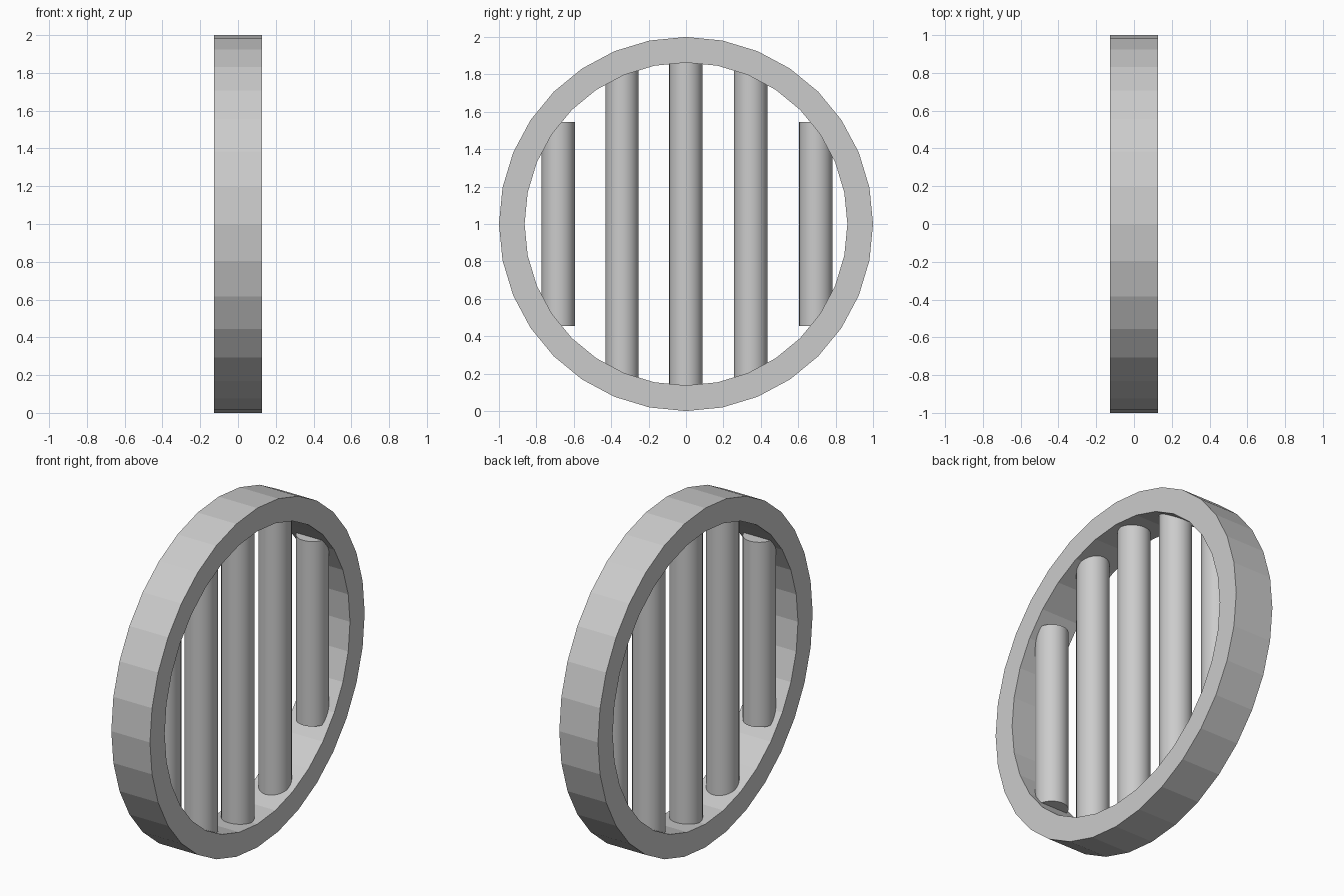
import bpy, bmesh
from math import pi, radians
from mathutils import Vector

if "Cube" in bpy.data.objects:
    bpy.data.objects.remove(bpy.data.objects["Cube"])

# Flat-shaded outer ring: rectangular section spun about the x axis
HALF_W, R_OUT, R_IN, SIDES = 0.126, 1.0, 0.863, 32
bm = bmesh.new()
section = [(-HALF_W, R_IN), (HALF_W, R_IN), (HALF_W, R_OUT), (-HALF_W, R_OUT)]
verts = [bm.verts.new((x, 0, r)) for x, r in section]
edges = [bm.edges.new((verts[i], verts[(i + 1) % 4])) for i in range(4)]
bmesh.ops.spin(bm, geom=verts + edges, cent=Vector((0, 0, 0)), axis=Vector((1, 0, 0)),
               angle=2 * pi, steps=SIDES, use_merge=False)
bmesh.ops.remove_doubles(bm, verts=bm.verts[:], dist=1e-4)
bmesh.ops.recalc_face_normals(bm, faces=bm.faces[:])
mesh = bpy.data.meshes.new("outer_ring")
bm.to_mesh(mesh)
bm.free()
ring = bpy.data.objects.new("outer_ring", mesh)
ring.location.z = 1.0
bpy.context.collection.objects.link(ring)


# Round vertical bars, smooth sides and sharp end caps
def bar(name, y, half_length):
    bpy.ops.mesh.primitive_cylinder_add(vertices=32, radius=0.089, depth=2 * half_length,
                                        location=(0, y, 1.0))
    bpy.context.object.name = name
    bpy.ops.object.shade_smooth_by_angle(angle=radians(30))


for name, y, half in [("outer_bar_front", -0.683, 0.545), ("inner_bar_front", -0.342, 0.823),
                      ("centre_bar", -0.001, 0.875), ("inner_bar_back", 0.346, 0.823),
                      ("outer_bar_back", 0.694, 0.545)]:
    bar(name, y, half)
